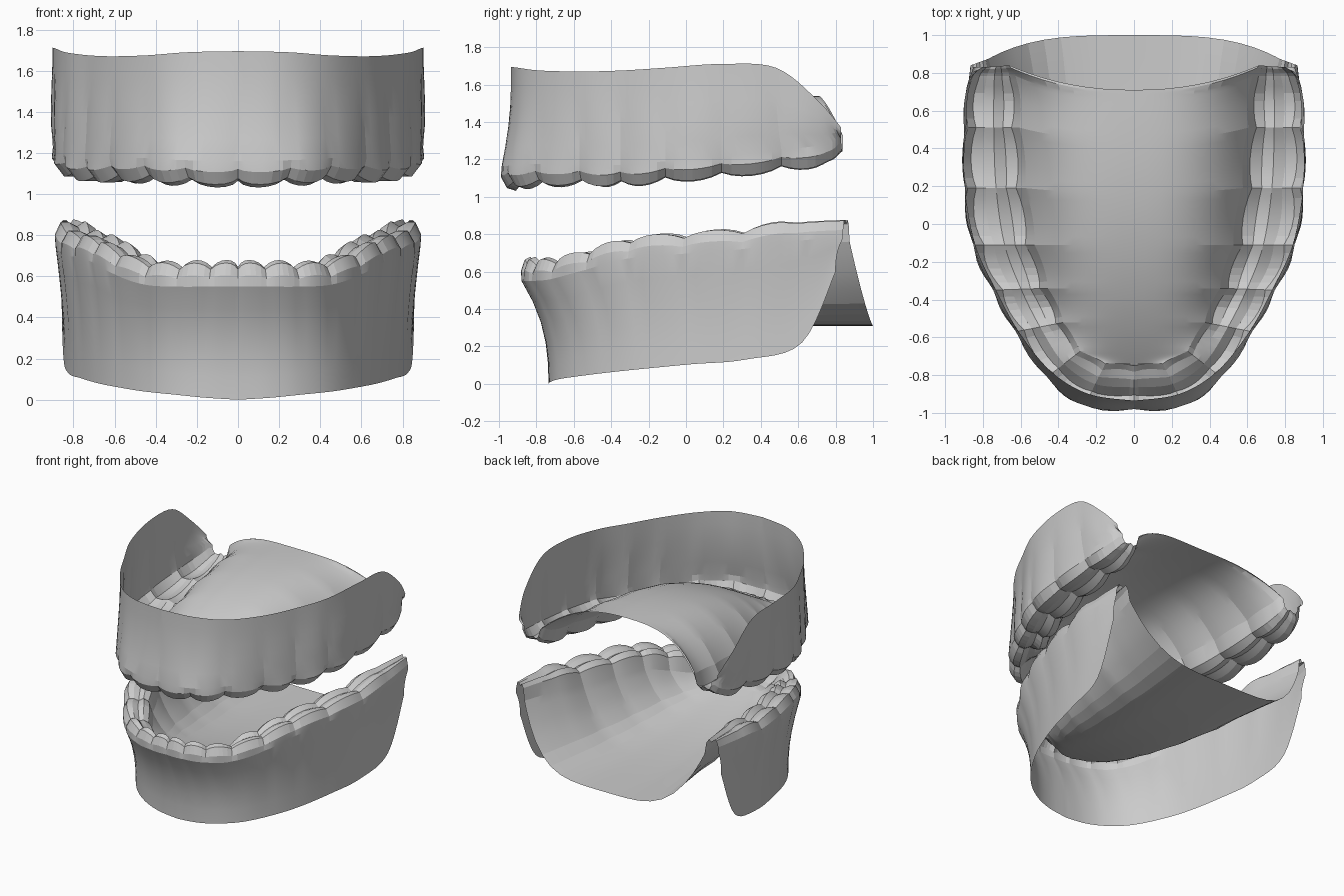
import bpy, bmesh, math

if "Cube" in bpy.data.objects:
    bpy.data.objects.remove(bpy.data.objects["Cube"])

STEPS = 6      # columns per tooth
SPAN = 10      # rows across half of the palate / mouth floor


def spline(vals, u):
    """Catmull-Rom value through evenly spaced stations."""
    n = len(vals) - 1
    i = min(int(u), n - 1)
    t = u - i
    p1, p2 = vals[i], vals[i + 1]
    p0 = vals[i - 1] if i else p1
    p3 = vals[i + 2] if i + 2 <= n else p2
    return p1 + .5 * t * (p2 - p0 + t * (2*p0 - 5*p1 + 4*p2 - p3 + t * (3*(p1 - p2) + p3 - p0)))


def plan(pts, u):
    return spline([p[0] for p in pts], u), spline([p[1] for p in pts], u)


def mix(a, b, t):
    return a[0] + (b[0] - a[0]) * t, a[1] + (b[1] - a[1]) * t


def column(jaw, u):
    """One cross-section: vestibule wall, tooth crown, then palate or floor."""
    W, O, I = (plan(jaw[k], u) for k in ("edge", "outer", "inner"))
    occ, edge = spline(jaw["bite_z"], u), spline(jaw["edge_z"], u)
    up = 1 if edge > occ else -1                    # direction from bite towards root
    last = len(jaw["outer"]) - 2
    b = abs(math.sin(math.pi * (u % 1))) ** .8 if u < last else .3
    h = min(.13, .6 * abs(edge - occ))
    s = h / .13
    m = min(1, max(0, (u - 2) / 1.5))               # 0 = incisor blade, 1 = molar table
    pts = []
    gum_z = occ + up * h
    # outer wall with faint root ridges
    for i in range(6):
        t = i / 5
        p = mix(W, O, t ** 2.4)
        p = mix(I, p, 1 + .06 * b * t * math.sin(math.pi * t * .85))
        pts.append((*p, edge + (gum_z - edge) * t))
    # crown: (position across, height, bulge weight)
    crown = [(1.0, .075, .7), (.86, .015, .7),
             (.68, .015 * m, .3), (.5, .06 - .025 * m, 0),
             (.32, .10 - .09 * m, -.3), (.14, .12 - .08 * m, -.7), (0, .15, -.5)]
    for k, z, w in crown:
        k += w * .11 * (b - .4) * (1 if u > .01 else 0)
        pts.append((*mix(I, O, k), occ + up * s * (z + .035 * (1 - b) * (1 - z / .15))))
    # palate vault / mouth floor
    x0, y0, z0 = pts[-1]
    rear = min(1, max(0, (y0 + .3) / 1.1)) ** 2
    for i in range(1, SPAN + 1):
        f = math.cos(math.pi / 2 * (i / SPAN) ** .8) if i < SPAN else 0
        y = y0 + jaw["rear_shift"] * rear * (1 - f ** jaw["rear_pow"])
        pts.append((x0 * f, y, z0 + (jaw["vault"](y) - z0) * (1 - f ** jaw["vault_pow"])))
    return pts


def build(name, jaw):
    bm = bmesh.new()
    n = (len(jaw["outer"]) - 1) * STEPS
    cols = [[bm.verts.new(p) for p in column(jaw, i / STEPS)] for i in range(n + 1)]
    for a, c in zip(cols, cols[1:]):
        for j in range(len(a) - 1):
            bm.faces.new((a[j], c[j], c[j + 1], a[j + 1]))
    # mirror to the other side of the mouth
    geom = bm.verts[:] + bm.edges[:] + bm.faces[:]
    bmesh.ops.mirror(bm, geom=geom, axis='X', merge_dist=.0005)
    bmesh.ops.remove_doubles(bm, verts=bm.verts[:], dist=.0005)
    bmesh.ops.recalc_face_normals(bm, faces=bm.faces[:])
    me = bpy.data.meshes.new(name)
    bm.to_mesh(me)
    bm.free()
    ob = bpy.data.objects.new(name, me)
    bpy.context.collection.objects.link(ob)
    bpy.context.view_layer.objects.active = ob
    ob.select_set(True)
    bpy.ops.object.shade_smooth_by_angle(angle=math.radians(10))
    ob.select_set(False)


# Stations run from the midline, one per gap between teeth, to the back of the jaw
upper = dict(
    edge=[(0, -.935), (.24, -.90), (.44, -.78), (.61, -.57), (.73, -.35), (.84, -.11),
          (.895, .19), (.90, .48), (.89, .70), (.85, .83)],
    outer=[(0, -.98), (.26, -.96), (.46, -.81), (.625, -.57), (.745, -.35), (.85, -.11),
           (.89, .19), (.885, .51), (.86, .76), (.80, .83)],
    inner=[(0, -.75), (.15, -.735), (.28, -.67), (.37, -.52), (.45, -.34), (.52, -.11),
           (.57, .19), (.60, .51), (.62, .76), (.66, .84)],
    bite_z=[1.03, 1.035, 1.045, 1.045, 1.04, 1.06, 1.085, 1.12, 1.155, 1.22],
    edge_z=[1.695, 1.69, 1.675, 1.67, 1.675, 1.69, 1.71, 1.69, 1.52, 1.37],
    rear_shift=-.13, rear_pow=2.2, vault_pow=3,
    vault=lambda y: 1.54 - .38 * (max(0, .7 - y) / 1.45) ** 2.6)

lower = dict(
    edge=[(0, -.735), (.16, -.725), (.31, -.68), (.455, -.58), (.58, -.42), (.68, -.23),
          (.765, .03), (.825, .32), (.85, .62), (.86, .80)],
    outer=[(0, -.875), (.14, -.87), (.30, -.825), (.455, -.72), (.60, -.535), (.71, -.31),
           (.80, -.02), (.865, .30), (.885, .60), (.865, .84)],
    inner=[(0, -.73), (.10, -.72), (.21, -.675), (.325, -.58), (.43, -.42), (.51, -.23),
           (.58, .03), (.65, .32), (.70, .60), (.77, .875)],
    bite_z=[.68, .68, .68, .69, .74, .80, .825, .85, .895, .91],
    edge_z=[0, .01, .025, .04, .06, .08, .105, .13, .22, .60],
    rear_shift=.125, rear_pow=3.4, vault_pow=4.2,
    vault=lambda y: .31 + .17 * (max(0, .9 - y) / 1.6) ** 3)

build("upper_jaw", upper)
build("lower_jaw", lower)
